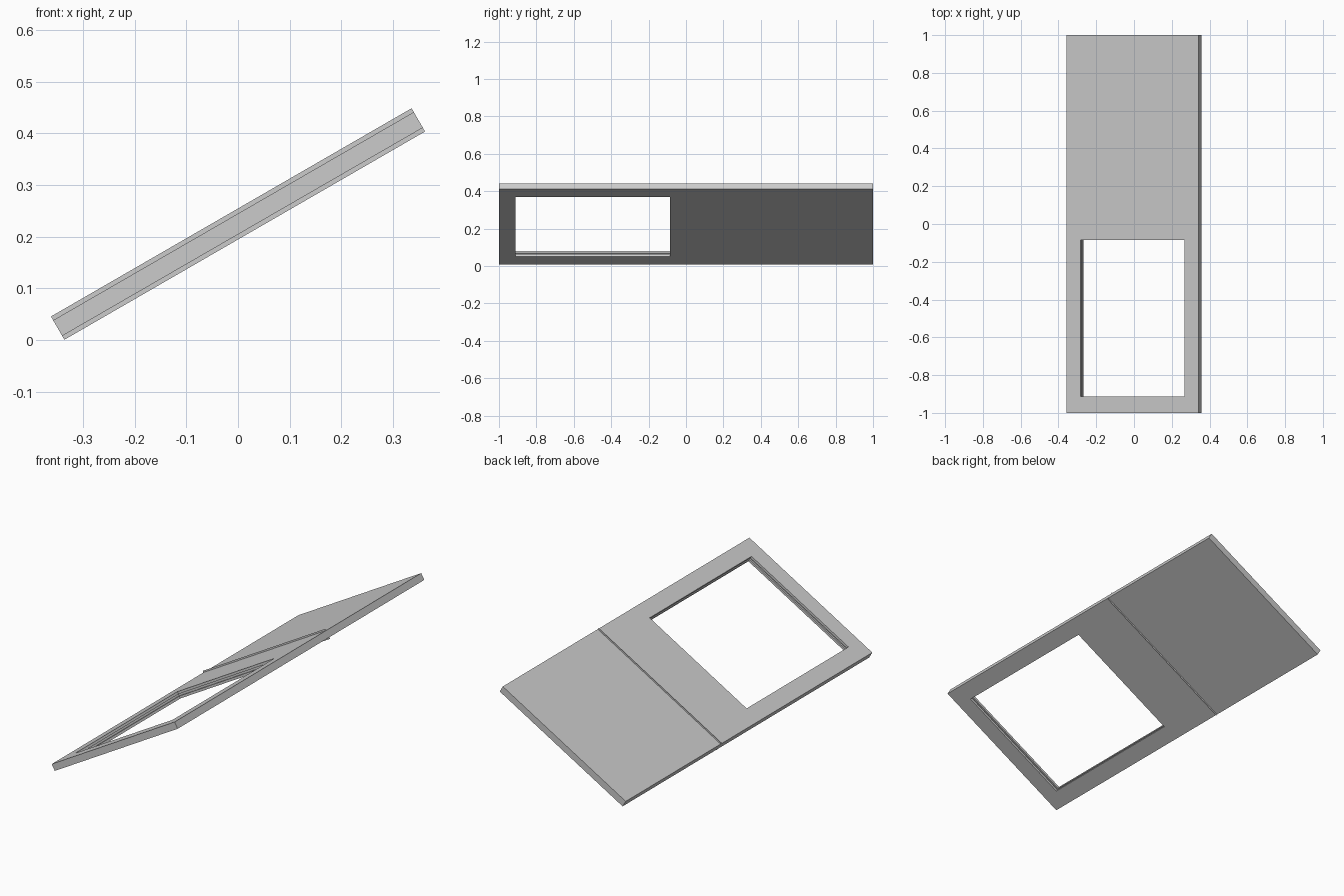
import bpy, bmesh
from math import radians
from mathutils import Matrix

if "Cube" in bpy.data.objects:
    bpy.data.objects.remove(bpy.data.objects["Cube"])

HALF_W = 0.403      # half width along the slope
THICK = 0.035
TILT = Matrix.Translation((0, 0, 0.2245)) @ Matrix.Rotation(radians(-30), 4, 'Y')


def add_object(name, bm):
    mesh = bpy.data.meshes.new(name)
    bm.to_mesh(mesh)
    bm.free()
    ob = bpy.data.objects.new(name, mesh)
    bpy.context.collection.objects.link(ob)
    ob.matrix_world = TILT
    return ob


def box(name, size, centre):
    bm = bmesh.new()
    bmesh.ops.create_cube(bm, size=1)
    bmesh.ops.scale(bm, vec=size, verts=bm.verts)
    bmesh.ops.translate(bm, vec=centre, verts=bm.verts)
    return add_object(name, bm)


def cut(target, cutter):
    mod = target.modifiers.new(cutter.name, 'BOOLEAN')
    mod.operation = 'DIFFERENCE'
    mod.solver = 'EXACT'
    mod.object = cutter
    cutter.hide_render = True
    cutter.hide_viewport = True


# Door slab, tilted, with an opening in the front half
panel = box("panel", (2 * HALF_W, 2, THICK), (0, 0, 0))
cut(panel, box("opening_cutter", (0.636, 0.826, 0.2), (0, -0.499, 0)))

# Shallow glazing groove running round the opening
cut(panel, box("groove_cutter", (0.652, 0.842, 0.010), (0, -0.499, 0)))

# Thin divider sheet standing slightly proud of both faces
bm = bmesh.new()
h = 0.026
bm.faces.new([bm.verts.new((u, 0.23, w)) for u, w in
              ((-HALF_W, -h), (HALF_W, -h), (HALF_W, h), (-HALF_W, h))])
add_object("divider_sheet", bm)
